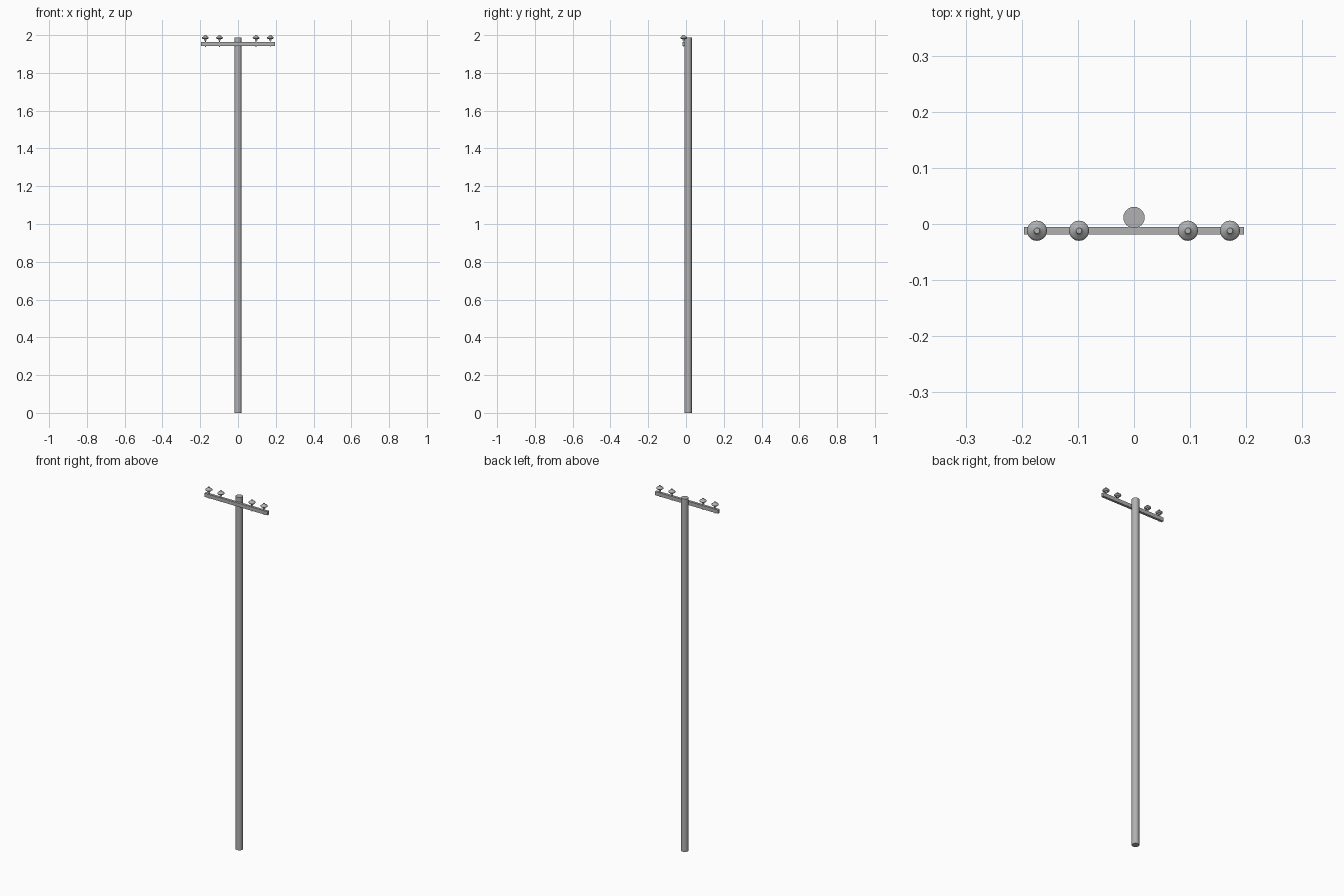
import bpy, math

if "Cube" in bpy.data.objects:
    bpy.data.objects.remove(bpy.data.objects["Cube"])

ARM_Y = -0.012
ARM_Z = 1.952

# Mid grey for the whole model
grey = bpy.data.materials.new("mid_grey")
grey.diffuse_color = (0.44, 0.44, 0.44, 1)
grey.use_nodes = True
grey.node_tree.nodes["Principled BSDF"].inputs["Base Color"].default_value = grey.diffuse_color


def finish(obj, angle=35):
    obj.data.materials.append(grey)
    bpy.ops.object.select_all(action='DESELECT')
    obj.select_set(True)
    bpy.context.view_layer.objects.active = obj
    bpy.ops.object.shade_smooth_by_angle(angle=math.radians(angle))


def cylinder(name, x, y, z0, z1, r, sides):
    bpy.ops.mesh.primitive_cylinder_add(vertices=sides, radius=r, depth=z1 - z0,
                                        location=(x, y, (z0 + z1) / 2))
    obj = bpy.context.object
    obj.name = name
    finish(obj)


def lathe(name, x, y, profile, sides=20):
    # Closed solid of revolution from (radius, height) points
    verts, faces = [], []
    for r, z in profile:
        for i in range(sides):
            a = 2 * math.pi * i / sides
            verts.append((r * math.cos(a), r * math.sin(a), z))
    for k in range(len(profile) - 1):
        for i in range(sides):
            j = (i + 1) % sides
            faces.append((k * sides + i, k * sides + j,
                          (k + 1) * sides + j, (k + 1) * sides + i))
    faces.append(tuple(reversed(range(sides))))
    faces.append(tuple(range((len(profile) - 1) * sides, len(profile) * sides)))
    mesh = bpy.data.meshes.new(name)
    mesh.from_pydata(verts, [], faces)
    obj = bpy.data.objects.new(name, mesh)
    bpy.context.collection.objects.link(obj)
    obj.location = (x, y, 0)
    finish(obj, 60)


# Upright pole
cylinder("pole", 0, 0.0115, 0, 1.987, 0.019, 24)

# Cross arm fixed to the front of the pole
bpy.ops.mesh.primitive_cube_add(size=1, location=(0, ARM_Y, ARM_Z))
arm = bpy.context.object
arm.name = "cross_arm"
arm.scale = (0.392, 0.014, 0.021)
arm.data.materials.append(grey)

# Insulators: neck, wide skirt and top knob, each on a pin through the arm
profile = [(0.006, 1.971), (0.007, 1.979), (0.015, 1.981), (0.018, 1.984),
           (0.018, 1.987), (0.014, 1.991), (0.008, 1.994), (0.006, 1.997),
           (0.005, 2.0)]
for n, x in enumerate((-0.173, -0.098, 0.096, 0.171), 1):
    cylinder(f"insulator_pin_{n}", x, ARM_Y, 1.936, 1.978, 0.0025, 10)
    lathe(f"insulator_{n}", x, ARM_Y, profile)
